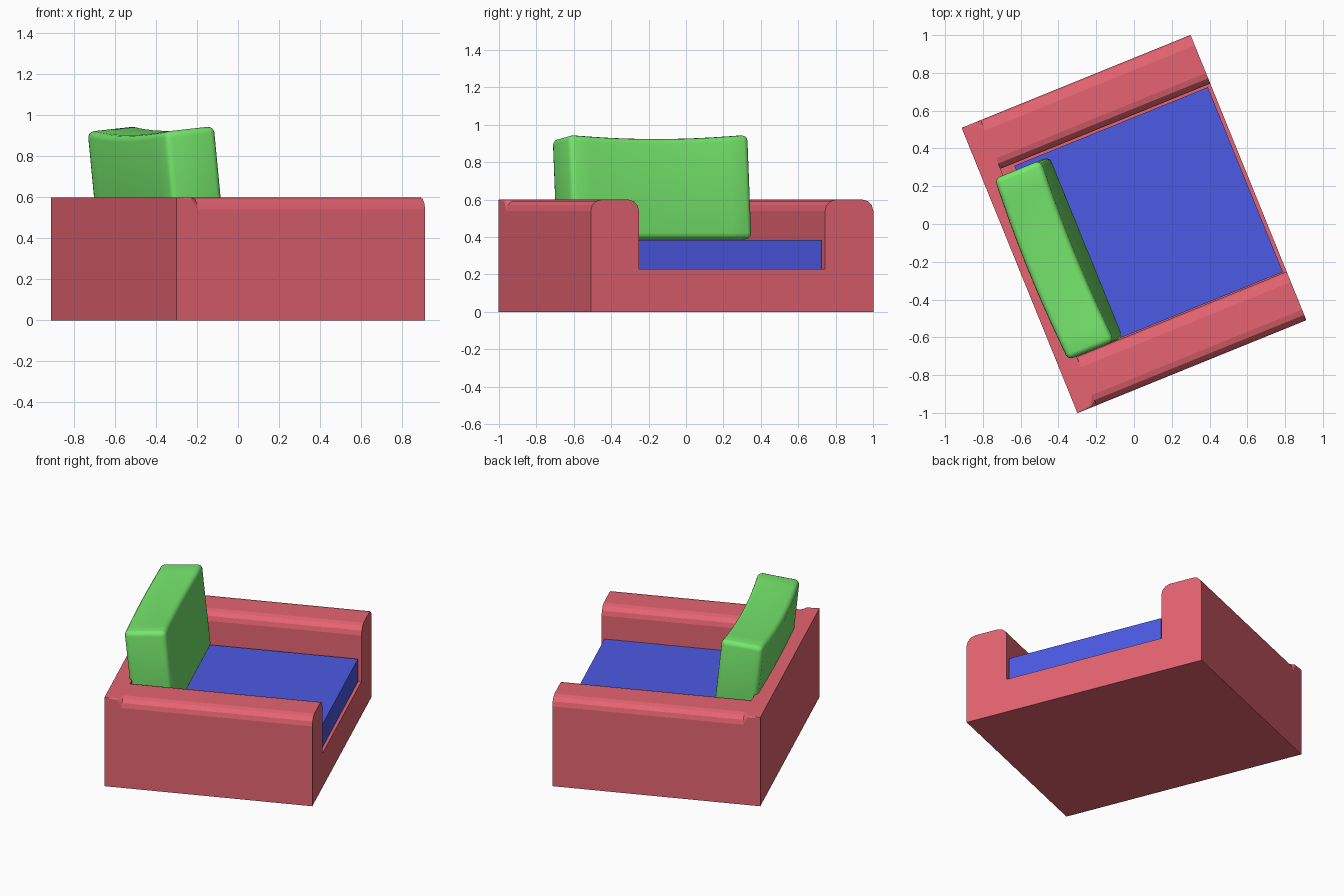
import bpy, bmesh, math
from mathutils import Matrix

if "Cube" in bpy.data.objects:
    bpy.data.objects.remove(bpy.data.objects["Cube"])

TURN = Matrix.Rotation(math.radians(22.1), 4, 'Z')   # whole chair is turned in plan
D, W, H = 0.654, 0.815, 0.60                         # half depth, half width, height
ARM, BACK, BASE, R, SEG = 0.537, -0.545, 0.23, 0.06, 3


def finish(name, bm, color, angle):
    bmesh.ops.recalc_face_normals(bm, faces=bm.faces)
    me = bpy.data.meshes.new(name)
    bm.to_mesh(me)
    bm.free()
    ob = bpy.data.objects.new(name, me)
    bpy.context.collection.objects.link(ob)
    mat = bpy.data.materials.new(name + "_colour")
    mat.diffuse_color = (*color, 1)
    mat.use_nodes = True
    mat.node_tree.nodes["Principled BSDF"].inputs["Base Color"].default_value = mat.diffuse_color
    me.materials.append(mat)
    me.transform(TURN)
    bpy.ops.object.select_all(action='DESELECT')
    ob.select_set(True)
    bpy.context.view_layer.objects.active = ob
    bpy.ops.object.shade_smooth_by_angle(angle=math.radians(angle))
    return ob


def arc(v, z, r, a0):
    """Quarter round about (v, z), turning anticlockwise from a0 degrees."""
    angs = [math.radians(a0 + 90 * i / SEG) for i in range(SEG + 1)]
    return [(v + r * math.cos(a), z + r * math.sin(a)) for a in angs]


def loft(bm, sections, cap_start, cap_end):
    rings = [[bm.verts.new((x, v, z)) for v, z in pts] for x, pts in sections]
    n = len(rings[0])
    for a, b in zip(rings, rings[1:]):
        for i in range(n):
            j = (i + 1) % n
            bm.faces.new((a[i], a[j], b[j], b[i]))
    if cap_start:
        bm.faces.new(rings[0])
    if cap_end:
        bm.faces.new(rings[-1])


def block_profile(r):
    return [(-W, 0), (W, 0)] + arc(W - r, H - r, r, 0) + arc(r - W, H - r, r, 90)


def arms_profile():
    right = [(W, 0)] + arc(W - R, H - R, R, 0) + arc(ARM + R, H - R, R, 90) + [(ARM, BASE)]
    return right + [(-v, z) for v, z in reversed(right)]


# Frame: back block whose rounded corners fade out, plus base with two arms
bm = bmesh.new()
loft(bm, [(-D, block_profile(0.002)), (-0.575, block_profile(0.012)),
          (BACK, block_profile(R))], True, True)
loft(bm, [(BACK, arms_profile()), (D, arms_profile())], False, True)
bmesh.ops.remove_doubles(bm, verts=bm.verts, dist=0.0001)
finish("chair_frame", bm, (0.78, 0.127, 0.165), 10)

# Seat cushion: plain slab
bm = bmesh.new()
bmesh.ops.create_cube(bm, size=1, matrix=Matrix.Translation((0.082, -0.004, 0.308))
                      @ Matrix.Diagonal((1.105, 1.056, 0.155, 1)))
finish("seat_cushion", bm, (0.073, 0.102, 0.78), 30)

# Back cushion: rounded box leaning backwards, its top middle sagging down and back
bm = bmesh.new()
bmesh.ops.create_cube(bm, size=1, matrix=Matrix.Diagonal((0.265, 1.035, 0.558, 1)))
bmesh.ops.bevel(bm, geom=bm.edges[:], offset=0.03, segments=3, profile=0.5, affect='EDGES')
for i in range(-4, 5):
    bmesh.ops.bisect_plane(bm, geom=bm.verts[:] + bm.edges[:] + bm.faces[:],
                           plane_co=(0, i * 0.1, 0), plane_no=(0, 1, 0))
for v in bm.verts:
    if v.co.z > 0:
        sag = max(0, 1 - (v.co.y / 0.48) ** 2)
        v.co.z -= 0.018 * sag
        v.co.x -= 0.018 * sag
bm.transform(Matrix.Translation((-0.438, -0.018, 0.656))
             @ Matrix.Rotation(math.radians(-5.9), 4, 'Y'))
finish("back_cushion", bm, (0.18, 0.80, 0.15), 40)
